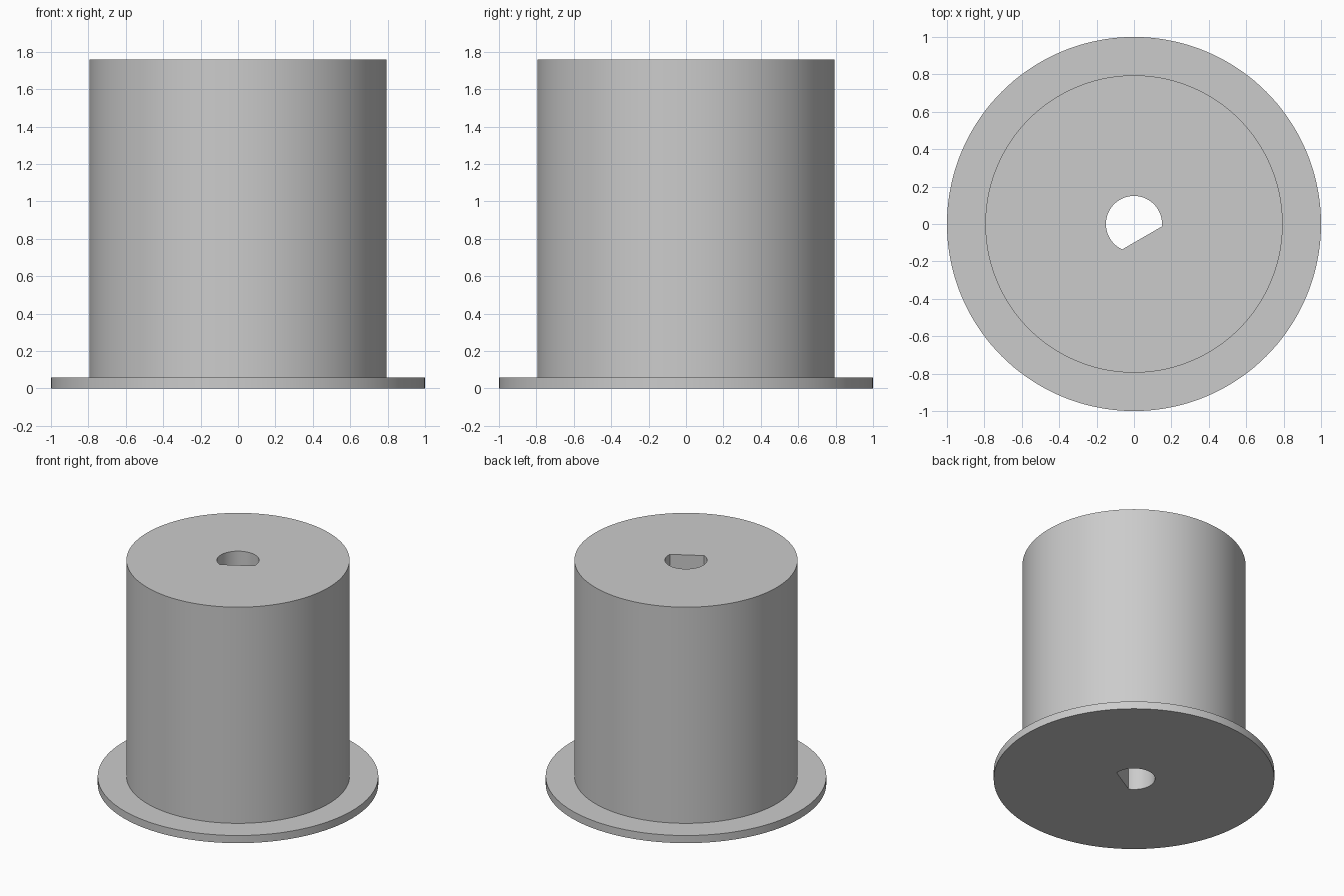
import bpy, bmesh
from math import radians, cos, sin

cube = bpy.data.objects.get("Cube")
if cube:
    bpy.data.objects.remove(cube, do_unlink=True)

SEGMENTS = 144
FLANGE_R, BARREL_R, BORE_R = 1.0, 0.795, 0.15
FLANGE_H, TOTAL_H = 0.06, 1.76
FLAT_DIR, FLAT_HALF = radians(-60), radians(55)

grey = bpy.data.materials.new("plain grey")
grey.use_nodes = True
colour = (0.6, 0.6, 0.6, 1)
grey.diffuse_color = colour
grey.node_tree.nodes["Principled BSDF"].inputs["Base Color"].default_value = colour


def round_radius(radius):
    return lambda a: radius


def bore_radius(a):
    """Circle cut by one flat, giving a D shape."""
    c = cos(a - FLAT_DIR)
    limit = BORE_R * cos(FLAT_HALF)
    return limit / c if c * BORE_R > limit else BORE_R


def add_ring(bm, radius_at, z):
    angles = [radians(360 * i / SEGMENTS) for i in range(SEGMENTS)]
    return [bm.verts.new((radius_at(a) * cos(a), radius_at(a) * sin(a), z)) for a in angles]


# Closed section: underside, flange rim, barrel wall, top face, D-shaped bore
section = [
    (bore_radius, 0),
    (round_radius(FLANGE_R), 0),
    (round_radius(FLANGE_R), FLANGE_H),
    (round_radius(BARREL_R), FLANGE_H),
    (round_radius(BARREL_R), TOTAL_H),
    (bore_radius, TOTAL_H),
]
bm = bmesh.new()
rings = [add_ring(bm, r, z) for r, z in section]
for a, b in zip(rings, rings[1:] + rings[:1]):
    for i in range(SEGMENTS):
        j = (i + 1) % SEGMENTS
        bm.faces.new((a[i], a[j], b[j], b[i]))
bmesh.ops.recalc_face_normals(bm, faces=bm.faces)

mesh = bpy.data.meshes.new("flanged_barrel")
bm.to_mesh(mesh)
bm.free()
mesh.materials.append(grey)
barrel = bpy.data.objects.new("flanged_barrel", mesh)
bpy.context.collection.objects.link(barrel)

# Smooth walls, crisp rims
bpy.ops.object.select_all(action="DESELECT")
barrel.select_set(True)
bpy.context.view_layer.objects.active = barrel
bpy.ops.object.shade_smooth_by_angle(angle=radians(30))
